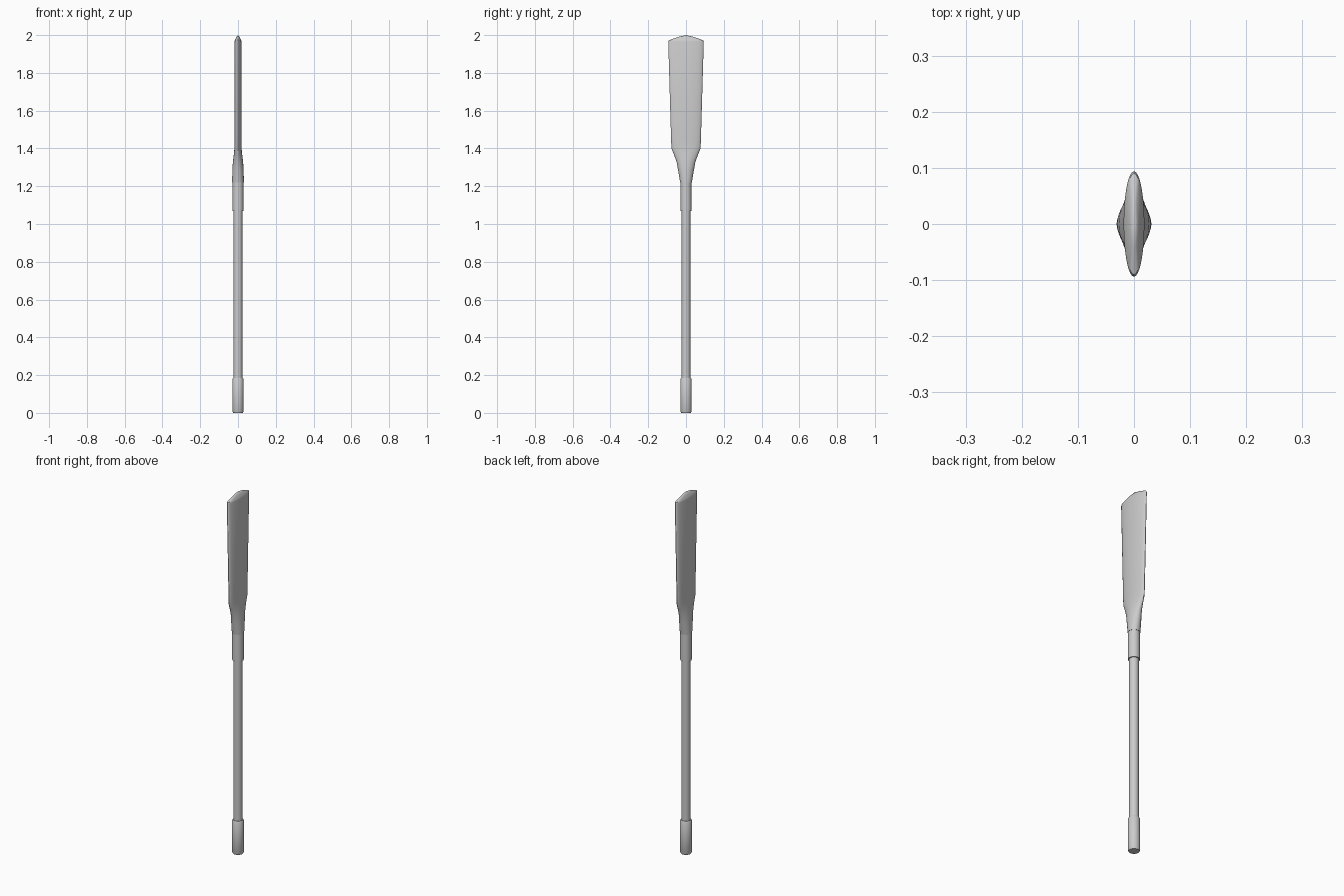
import bpy, bmesh, math

if "Cube" in bpy.data.objects:
    bpy.data.objects.remove(bpy.data.objects["Cube"])

SIDES = 32


def loft(name, rings, bottom_z=None, top_z=None):
    """Skin elliptical rings (z, half_x, half_y); ends may rise to a point."""
    bm = bmesh.new()
    loops = []
    for z, rx, ry in rings:
        loops.append([bm.verts.new((rx * math.cos(2 * math.pi * i / SIDES),
                                    ry * math.sin(2 * math.pi * i / SIDES), z))
                      for i in range(SIDES)])
    for a, b in zip(loops, loops[1:]):
        for i in range(SIDES):
            j = (i + 1) % SIDES
            bm.faces.new((a[i], a[j], b[j], b[i]))
    for ring, tip in ((loops[0], bottom_z), (loops[-1], top_z)):
        if tip is None:
            bm.faces.new(ring)
        else:
            apex = bm.verts.new((0, 0, tip))
            for i in range(SIDES):
                bm.faces.new((ring[i], ring[(i + 1) % SIDES], apex))
    bmesh.ops.recalc_face_normals(bm, faces=bm.faces)
    mesh = bpy.data.meshes.new(name)
    bm.to_mesh(mesh)
    bm.free()
    obj = bpy.data.objects.new(name, mesh)
    bpy.context.collection.objects.link(obj)
    bpy.ops.object.select_all(action='DESELECT')
    obj.select_set(True)
    bpy.context.view_layer.objects.active = obj
    bpy.ops.object.shade_smooth_by_angle(angle=math.radians(30))
    return obj


def turned(name, profile):
    """Round part from (z, radius) pairs."""
    return loft(name, [(z, r, r) for z, r in profile])


# Handle grip with softened ends
turned("handle_grip", [(0.0, 0.026), (0.008, 0.030), (0.178, 0.030), (0.186, 0.026)])

# Long round shaft
turned("shaft", [(0.17, 0.0235), (1.09, 0.0235)])

# Collar joining shaft and blade
turned("collar", [(1.07, 0.029), (1.225, 0.029)])

# Blade: round neck flaring into a wide flat paddle with a peaked end
loft("blade", [
    (1.220, 0.031, 0.031),
    (1.280, 0.030, 0.041),
    (1.330, 0.027, 0.050),
    (1.370, 0.022, 0.065),
    (1.400, 0.019, 0.077),
    (1.450, 0.0185, 0.079),
    (1.965, 0.0185, 0.094),
    (1.973, 0.0165, 0.090),
    (1.990, 0.0080, 0.042),
], top_z=2.0)
